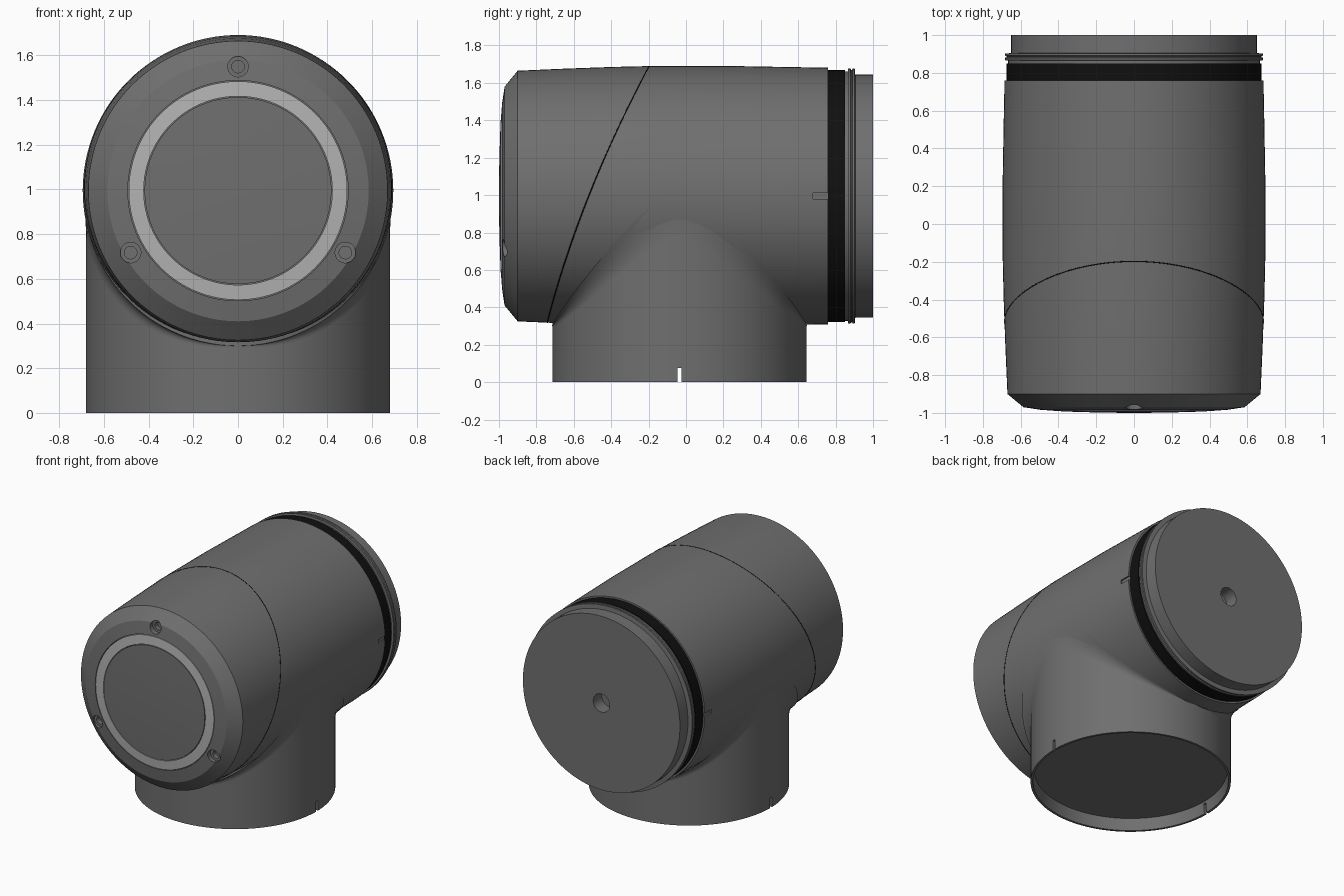
import bpy, bmesh
from math import sin, cos, pi, sqrt, asin, radians
from mathutils import Matrix

if "Cube" in bpy.data.objects:
    bpy.data.objects.remove(bpy.data.objects["Cube"])

ZC, YC = 0.995, -0.035      # main axis height, branch centre
RB, RC = 0.695, 0.68        # body radius, branch radius
N = 128


def material(name, v):
    m = bpy.data.materials.new(name)
    m.diffuse_color = (v, v, v, 1)
    m.use_nodes = True
    m.node_tree.nodes["Principled BSDF"].inputs["Base Color"].default_value = m.diffuse_color
    return m


GREY = material("housing_grey", 0.16)
LIGHT = material("light_grey", 0.45)
BLACK = material("seal_black", 0.005)


def make(name, bm, mat, smooth=True):
    bmesh.ops.remove_doubles(bm, verts=bm.verts, dist=1e-5)
    bmesh.ops.recalc_face_normals(bm, faces=bm.faces)
    me = bpy.data.meshes.new(name)
    bm.to_mesh(me)
    bm.free()
    ob = bpy.data.objects.new(name, me)
    bpy.context.collection.objects.link(ob)
    me.materials.append(mat)
    if smooth:
        shade(ob)
    return ob


def shade(ob):
    bpy.ops.object.select_all(action='DESELECT')
    ob.select_set(True)
    bpy.context.view_layer.objects.active = ob
    bpy.ops.object.shade_smooth_by_angle(angle=radians(25))


def lathe(name, prof, mat, axis='Y', closed=False):
    """Revolve (radius, position) points around the main or branch axis."""
    bm = bmesh.new()
    rings = []
    for r, p in prof:
        n = N if r > 1e-6 else 1
        ring = []
        for i in range(n):
            a = 2 * pi * i / N
            co = (r * sin(a), p, ZC + r * cos(a)) if axis == 'Y' else \
                 (r * sin(a), YC + r * cos(a), p)
            ring.append(bm.verts.new(co))
        rings.append(ring)
    pairs = list(zip(rings, rings[1:])) + ([(rings[-1], rings[0])] if closed else [])
    for A, B in pairs:
        for i in range(N):
            j = (i + 1) % N
            q = [A[i % len(A)], A[j % len(A)], B[j % len(B)], B[i % len(B)]]
            bm.faces.new(list(dict.fromkeys(q)))
    return make(name, bm, mat)


def cut(ob, boxes=(), drills=()):
    """Subtract boxes (centre, size) and front drills (x, z, radius, depth_y)."""
    bms = []
    for c, s in boxes:
        bm = bmesh.new()
        bmesh.ops.create_cube(bm, size=1, matrix=Matrix.Translation(c) @ Matrix.Diagonal((*s, 1)))
        bms.append(bm)
    for x, z, r, y in drills:
        bm = bmesh.new()
        d = y + 1.1
        bmesh.ops.create_cone(bm, cap_ends=True, segments=32, radius1=r, radius2=r, depth=d,
                              matrix=Matrix.Translation((x, y - d / 2, z)) @ Matrix.Rotation(pi / 2, 4, 'X'))
        bms.append(bm)
    for bm in bms:
        c = make("cutter", bm, GREY, False)
        c.hide_render = True
        m = ob.modifiers.new("cut", 'BOOLEAN')
        m.object, m.operation, m.solver = c, 'DIFFERENCE', 'EXACT'
        bpy.context.view_layer.objects.active = ob
        bpy.ops.object.modifier_move_to_index(modifier=m.name, index=0)
        bpy.ops.object.modifier_apply(modifier=m.name)
        bpy.data.objects.remove(c)
    shade(ob)


# Main housing with chamfered front cap
body_prof = [(0.67, -0.90), (0.681, -0.65), (0.690, -0.40), (RB, -0.19), (RB, 0.25), (0.686, 0.76)]
body = lathe("main_housing", [(0, -0.95), (0.493, -0.95), (0.493, -0.984), (0.585, -0.97)]
             + body_prof + [(0, 0.76)], GREY)
screws = [(0.555 * cos(a), ZC + 0.555 * sin(a)) for a in (pi / 2, pi * 7 / 6, pi * 11 / 6)]
cut(body,
    boxes=[((s * 0.69, 0.74, ZC), (0.03, 0.12, 0.03)) for s in (-1, 1)],
    drills=[(x, z, r, y) for x, z in screws for r, y in ((0.046, -0.945), (0.028, -0.91))])

# Front light ring and slightly domed disc
lathe("front_ring", [(0.422, -0.94), (0.422, -0.989), (0.489, -0.984), (0.489, -0.94)], LIGHT, closed=True)
lathe("front_disc", [(0, -1.0), (0.15, -0.9988), (0.3, -0.995), (0.418, -0.99), (0.418, -0.94), (0, -0.94)], GREY)

# Rear seal, double flange and spigot with centre hole
lathe("rear_seal", [(0, 0.755), (0.674, 0.755), (0.674, 0.85), (0, 0.85)], BLACK)
lathe("rear_spigot", [(0, 0.848), (0.667, 0.848), (0.667, 0.865), (0.682, 0.867), (0.682, 0.88),
                      (0.675, 0.883), (0.675, 0.888), (0.682, 0.891), (0.682, 0.902), (0.65, 0.905),
                      (0.65, 1.0), (0.068, 1.0), (0.068, 0.9), (0, 0.9)], GREY)

# Branch pipe with recessed open foot and side notches
branch = lathe("branch_pipe", [(0, 0.09), (0.655, 0.09), (0.663, 0), (RC, 0), (RC, 0.99), (0, 0.99)], GREY, 'Z')
cut(branch, boxes=[((s * RC, YC, 0.03), (0.06, 0.022, 0.09)) for s in (-1, 1)])

# Fillet blending the branch into the housing
bm = bmesh.new()
rows, K = [], 8
for i in range(N):
    t = 2 * pi * i / N
    sx, dy = sin(t), RC * cos(t)
    phi = asin(RC * sx / RB)
    zi = ZC - RB * cos(phi)
    up = phi * 1.17
    d = 0.004 + 0.066 * abs(sx)
    lo = (RC * sx, YC + dy, zi - d)
    mid = (RC * sx, YC + dy, zi)
    hi = (RB * sin(up), YC + dy * (1 + 0.06 * abs(sx)), ZC - RB * cos(up))
    row = []
    for k in range(K + 1):
        u = k / K
        w = ((1 - u) ** 2, 2 * u * (1 - u), u * u)
        row.append(bm.verts.new([w[0] * a + w[1] * b + w[2] * c for a, b, c in zip(lo, mid, hi)]))
    rows.append(row)
for i in range(N):
    A, B = rows[i], rows[(i + 1) % N]
    for k in range(K):
        bm.faces.new((A[k], B[k], B[k + 1], A[k + 1]))
make("branch_fillet", bm, GREY)


# Slanted seam line running round the housing
def body_radius(y):
    for (r0, y0), (r1, y1) in zip(body_prof, body_prof[1:]):
        if y <= y1:
            return r0 + (r1 - r0) * (y - y0) / (y1 - y0)
    return body_prof[-1][0]


cu = bpy.data.curves.new("seam_line", 'CURVE')
cu.dimensions = '3D'
cu.bevel_depth, cu.bevel_resolution = 0.004, 1
sp = cu.splines.new('POLY')
sp.points.add(N - 1)
sp.use_cyclic_u = True
for i, p in enumerate(sp.points):
    a = 2 * pi * i / N
    h = cos(a)
    y = -0.52 + 0.272 * h + 0.05 * h * h
    r = body_radius(y) - 0.002
    p.co = (r * sin(a), y, ZC + r * h, 1)
seam = bpy.data.objects.new("seam_line", cu)
bpy.context.collection.objects.link(seam)
cu.materials.append(BLACK)
